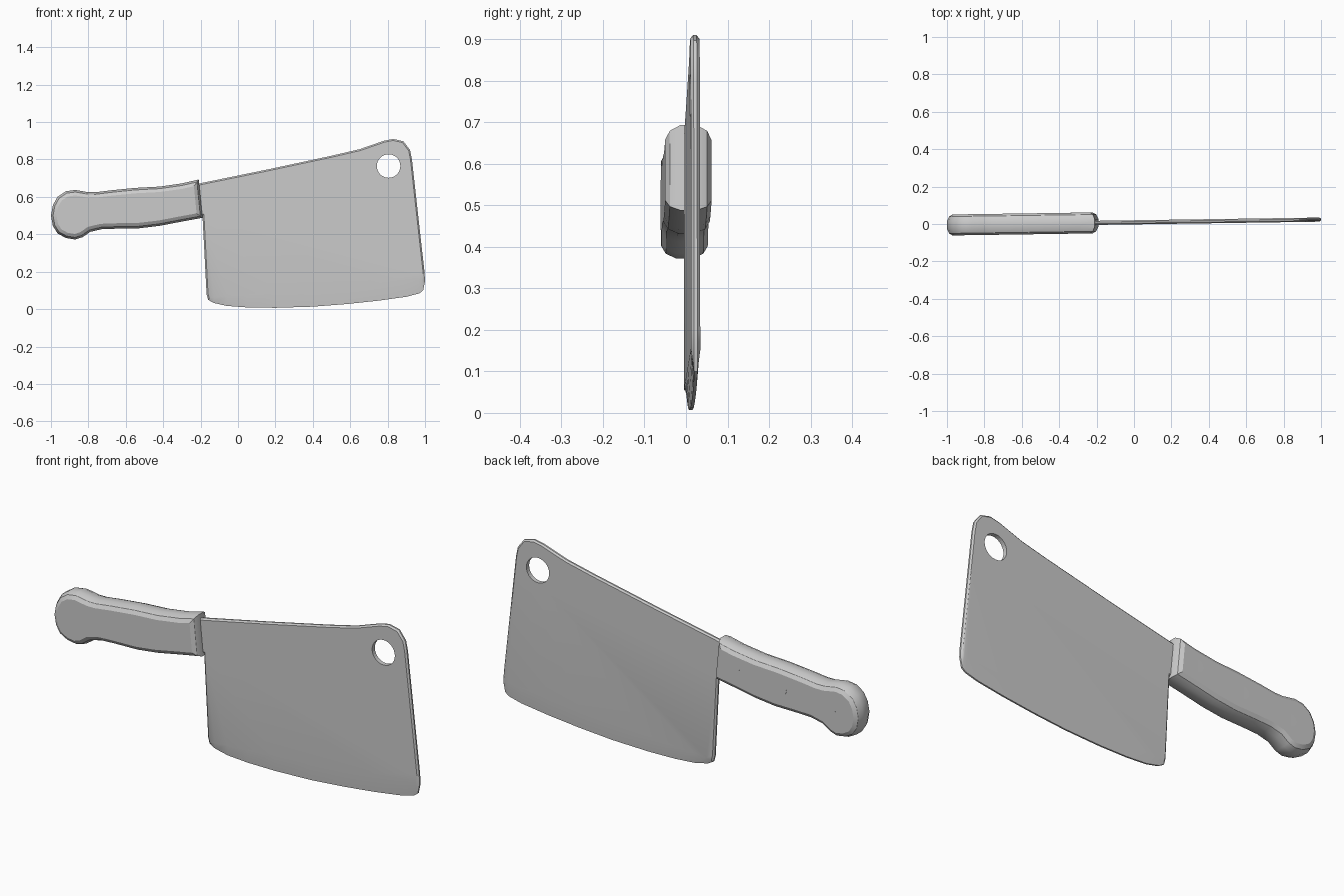
import bpy, bmesh, math
from mathutils import Vector

cube = bpy.data.objects.get("Cube")
if cube:
    bpy.data.objects.remove(cube)

steel = bpy.data.materials.new("steel_grey")
steel.use_nodes = True
grey = (0.6, 0.6, 0.6, 1)
steel.diffuse_color = grey
steel.node_tree.nodes["Principled BSDF"].inputs["Base Color"].default_value = grey


def lean(x):
    """Sideways drift of the centre plane along the length."""
    return 0.009 + 0.0145 * x


def inset(points, amount):
    """Move a clockwise outline inward along its corner normals."""
    result = []
    for i, p in enumerate(points):
        a = (p - points[i - 1]).normalized()
        b = (points[(i + 1) % len(points)] - p).normalized()
        n = Vector((a.y + b.y, -a.x - b.x)).normalized()
        result.append(p + n * amount / max(0.6, n.dot(Vector((a.y, -a.x)))))
    return result


def loft(name, rings):
    """Skin a stack of (y, outline) rings and cap both ends."""
    bm = bmesh.new()
    loops = [[bm.verts.new((p.x, y + lean(p.x), p.y)) for p in pts] for y, pts in rings]
    for low, high in zip(loops, loops[1:]):
        for i in range(len(low)):
            bm.faces.new((low[i - 1], low[i], high[i], high[i - 1]))
    bm.faces.new(loops[0])
    bm.faces.new(loops[-1])
    bmesh.ops.recalc_face_normals(bm, faces=bm.faces)
    mesh = bpy.data.meshes.new(name)
    bm.to_mesh(mesh)
    bm.free()
    obj = bpy.data.objects.new(name, mesh)
    bpy.context.collection.objects.link(obj)
    return finish(obj)


def finish(obj):
    obj.data.materials.append(steel)
    bpy.ops.object.select_all(action="DESELECT")
    obj.select_set(True)
    bpy.context.view_layer.objects.active = obj
    bpy.ops.object.shade_smooth_by_angle(angle=math.radians(30))
    return obj


def rod(name, x, z, y, radius, depth, sides):
    bpy.ops.mesh.primitive_cylinder_add(vertices=sides, radius=radius, depth=depth,
                                        location=(x, y, z), rotation=(math.pi / 2, 0, 0))
    obj = bpy.context.object
    obj.name = name
    return obj


# Blade outlines, running clockwise: spine and tip, then the curved cutting edge
spine = [(-0.24, 0.665), (0.15, 0.745), (0.5, 0.82), (0.65, 0.855), (0.78, 0.9), (0.83, 0.91),
         (0.885, 0.897), (0.92, 0.85), (0.93, 0.8), (0.997, 0.2), (1.0, 0.15)]
edge = [(0.99, 0.1), (0.97, 0.084), (0.9, 0.066), (0.75, 0.045), (0.58, 0.027), (0.4, 0.013),
        (0.2, 0.007), (0.05, 0.009), (-0.06, 0.017), (-0.13, 0.033)]
heel = [(-0.16, 0.05), (-0.168, 0.08), (-0.19, 0.5), (-0.24, 0.51)]
outline = [Vector(p) for p in spine + edge + heel]
flat = inset(outline, 0.008)
for i in range(len(spine), len(spine) + len(edge)):
    flat[i].y = max(flat[i].y, 0.06 + 0.085 * (flat[i].x + 0.17))

# The bevelled edge narrows to a fine ridge while the spine stays thick
blade = loft("blade", [(-0.011, flat), (-0.004, outline), (0.004, outline), (0.011, flat)])

# Hanging hole through the tip
cutter = rod("hole_cutter", 0.805, 0.765, 0.02, 0.063, 0.3, 28)
cutter.hide_render = True
cutter.hide_set(True)
cut = blade.modifiers.new("hanging_hole", "BOOLEAN")
cut.operation = "DIFFERENCE"
cut.solver = "EXACT"
cut.object = cutter

# Handle with rounded edges and a bulbous butt
grip = [Vector(p) for p in (
    (-0.19, 0.488), (-0.3, 0.468), (-0.42, 0.445), (-0.53, 0.432), (-0.65, 0.43), (-0.73, 0.427),
    (-0.79, 0.413), (-0.83, 0.385), (-0.87, 0.372), (-0.92, 0.38), (-0.965, 0.405), (-0.99, 0.445),
    (-1.0, 0.5), (-0.99, 0.555), (-0.965, 0.6), (-0.92, 0.63), (-0.87, 0.637), (-0.8, 0.625),
    (-0.76, 0.625), (-0.68, 0.635), (-0.55, 0.648), (-0.42, 0.655), (-0.3, 0.672), (-0.21, 0.693))]
section = [(0.056, 0.029), (0.045, 0.011), (0.02, 0)]
rings = [(-y, inset(grip, d)) for y, d in section] + [(y, inset(grip, d)) for y, d in section[::-1]]
loft("handle", rings)

# Rivets set nearly flush in the back of the handle
for i, (x, z) in enumerate([(-0.31, 0.575), (-0.57, 0.54), (-0.84, 0.505)]):
    finish(rod(f"rivet_{i + 1}", x, z, lean(x) + 0.046, 0.03, 0.02, 16))
